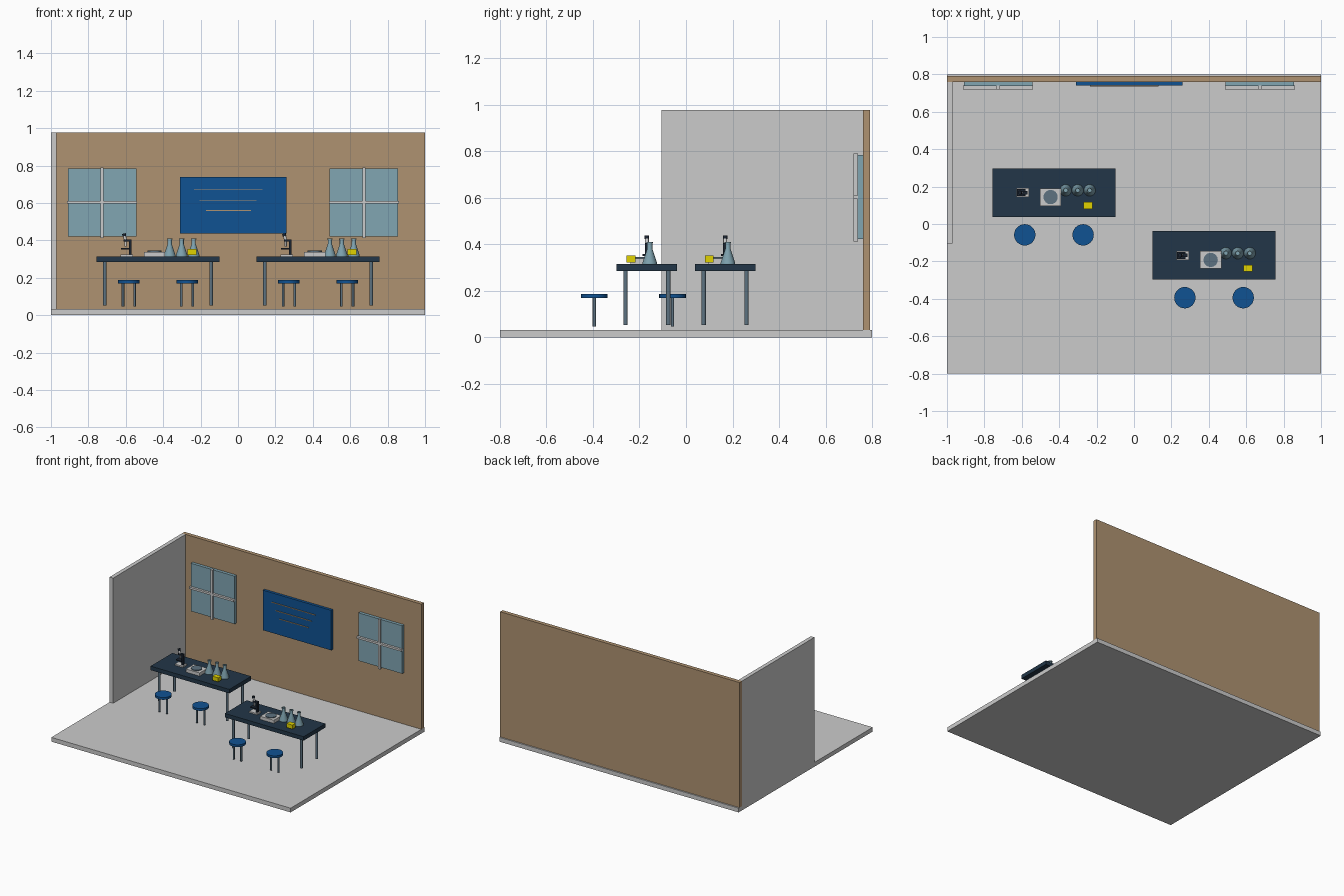
import bpy
from math import radians
from mathutils import Matrix, Vector

if "Cube" in bpy.data.objects:
    bpy.data.objects.remove(bpy.data.objects["Cube"])


def mat(name, rgb):
    m = bpy.data.materials.new(name)
    m.diffuse_color = (*rgb, 1)
    m.use_nodes = True
    m.node_tree.nodes["Principled BSDF"].inputs["Base Color"].default_value = m.diffuse_color
    return m


TAN = mat("tan", (0.43, 0.29, 0.165))
BLUE = mat("blue", (0.005, 0.085, 0.29))
GLASS = mat("glass", (0.22, 0.38, 0.45))
DARK = mat("dark_slate", (0.016, 0.037, 0.065))
STEEL = mat("steel", (0.11, 0.17, 0.22))
YELLOW = mat("yellow", (0.75, 0.65, 0.0))
BLACK = mat("near_black", (0.01, 0.017, 0.03))


def finish(name, verts, faces, m, smooth=False):
    me = bpy.data.meshes.new(name)
    me.from_pydata(verts, [], faces)
    ob = bpy.data.objects.new(name, me)
    bpy.context.collection.objects.link(ob)
    if m:
        me.materials.append(m)
    if smooth:
        bpy.ops.object.select_all(action='DESELECT')
        ob.select_set(True)
        bpy.context.view_layer.objects.active = ob
        bpy.ops.object.shade_smooth_by_angle(angle=radians(35))
    return ob


def box(name, x0, x1, y0, y1, z0, z1, m=None):
    v = [(x, y, z) for x in (x0, x1) for y in (y0, y1) for z in (z0, z1)]
    f = [(0, 1, 3, 2), (4, 6, 7, 5), (0, 4, 5, 1), (2, 3, 7, 6), (0, 2, 6, 4), (1, 5, 7, 3)]
    return finish(name, v, f, m)


def lathe(name, at, profile, m=None, n=24, tilt=0):
    """Revolve (radius, height) points around z, tilt about y, move to at."""
    import math
    mx = Matrix.Translation(Vector(at)) @ Matrix.Rotation(radians(tilt), 4, 'Y')
    v, f = [], []
    for r, h in profile:
        for i in range(n):
            a = 2 * math.pi * i / n
            v.append(mx @ Vector((r * math.cos(a), r * math.sin(a), h)))
    for k in range(len(profile) - 1):
        for i in range(n):
            j = (i + 1) % n
            f.append((k * n + i, k * n + j, (k + 1) * n + j, (k + 1) * n + i))
    f.append(tuple(reversed(range(n))))
    f.append(tuple(range((len(profile) - 1) * n, len(profile) * n)))
    return finish(name, v, f, m, True)


def rod(name, at, r, h, m=None, n=24, tilt=0):
    return lathe(name, at, [(r, 0), (r, h)], m, n, tilt)


# room shell
box("floor", -1, 1, -0.8, 0.8, 0, 0.032)
box("back_wall", -1, 1, 0.76, 0.79, 0.032, 0.977, TAN)
box("side_wall", -1, -0.97, -0.105, 0.76, 0.032, 0.977)

# windows with cross bars
for side, cx in (("left", -0.727), ("right", 0.673)):
    box(side + "_window_pane", cx - 0.183, cx + 0.183, 0.737, 0.76, 0.422, 0.784, GLASS)
    box(side + "_window_upright_bar", cx - 0.008, cx + 0.008, 0.72, 0.74, 0.413, 0.79)
    box(side + "_window_cross_bar", cx - 0.187, cx + 0.187, 0.72, 0.74, 0.596, 0.611)

# board with chalk lines
box("board", -0.31, 0.26, 0.74, 0.76, 0.438, 0.74, BLUE)
for i, (a, b) in enumerate(((-0.235, 0.13), (-0.205, 0.1), (-0.17, 0.07))):
    z = 0.67 - i * 0.055
    box(f"board_line_{i + 1}", a, b, 0.734, 0.74, z - 0.002, z + 0.002, TAN)


def microscope(p, x, y):
    z = 0.315
    box(p + "microscope_base", x - 0.034, x + 0.034, y - 0.024, y + 0.024, z, z + 0.01)
    box(p + "microscope_arm", x + 0.012, x + 0.026, y - 0.009, y + 0.009, z + 0.01, z + 0.09, BLACK)
    box(p + "microscope_head", x - 0.016, x + 0.026, y - 0.009, y + 0.009, z + 0.078, z + 0.09, BLACK)
    box(p + "microscope_stage", x - 0.03, x + 0.014, y - 0.018, y + 0.018, z + 0.036, z + 0.043, BLACK)
    rod(p + "microscope_objective", (x - 0.006, y, z + 0.052), 0.006, 0.027, None, 16)
    rod(p + "microscope_tube", (x - 0.004, y, z + 0.078), 0.008, 0.034, None, 16, -15)
    rod(p + "microscope_eyepiece", (x - 0.012, y, z + 0.108), 0.01, 0.014, BLACK, 16, -15)


FLASK = [(0.031, 0), (0.031, 0.006), (0.011, 0.066), (0.011, 0.09),
         (0.014, 0.09), (0.014, 0.096), (0.009, 0.096), (0.009, 0.07)]


def workstation(p, x, y):
    # table
    box(p + "table_top", x - 0.329, x + 0.329, y - 0.13, y + 0.13, 0.285, 0.315, DARK)
    for i, (sx, sy) in enumerate(((-1, -1), (1, -1), (-1, 1), (1, 1))):
        rod(f"{p}table_leg_{i + 1}", (x + sx * 0.284, y + sy * 0.092, 0.053), 0.0095, 0.232, STEEL, 16)
    # stools
    for s, name in ((-1, "left"), (1, "right")):
        sx, sy = x + s * 0.156, y - 0.226
        rod(f"{p}{name}_stool_seat", (sx, sy, 0.17), 0.057, 0.017, BLUE, 32)
        for t in (-1, 1):
            rod(f"{p}{name}_stool_leg_{(t + 3) // 2}", (sx + t * 0.031, sy, 0.046), 0.007, 0.125, STEEL, 12)
    microscope(p, x - 0.167, y)
    # weighing scale
    bx, by = x - 0.018, y - 0.024
    box(p + "scale_body", bx - 0.057, bx + 0.057, by - 0.047, by + 0.047, 0.315, 0.339)
    rod(p + "scale_pan", (bx, by, 0.339), 0.038, 0.006, STEEL, 32)
    # flasks
    for i in range(3):
        lathe(f"{p}flask_{i + 1}", (x + 0.063 + i * 0.064, y + 0.012, 0.315), FLASK, GLASS)
    # sample box
    box(p + "sample_box", x + 0.157, x + 0.206, y - 0.087, y - 0.05, 0.322, 0.353, YELLOW)


workstation("rear_", -0.428, 0.168)
workstation("front_", 0.428, -0.168)
